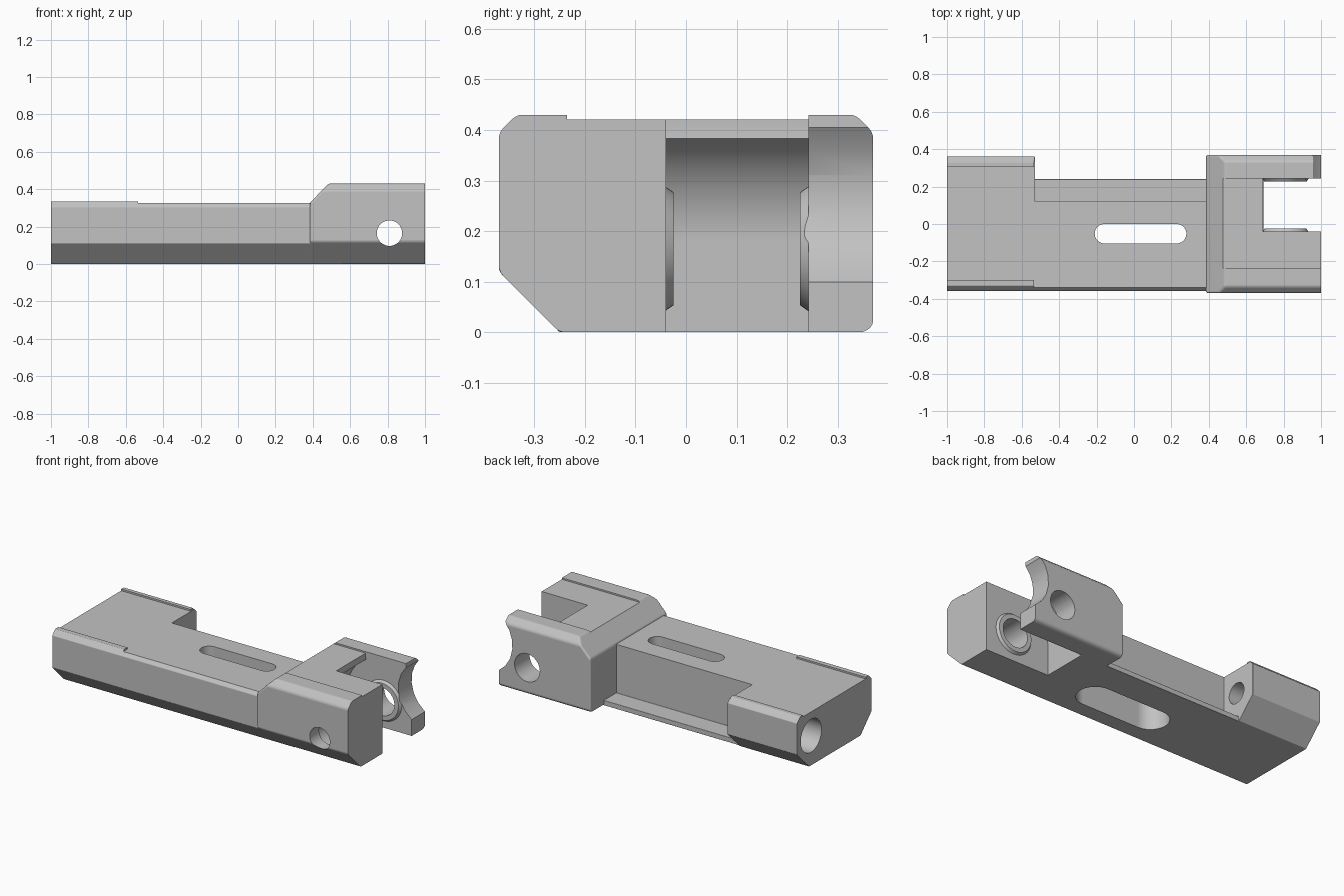
import bpy, bmesh
from math import cos, sin, radians
from mathutils import Vector

cube = bpy.data.objects.get("Cube")
if cube:
    bpy.data.objects.remove(cube, do_unlink=True)

grey = bpy.data.materials.new("plain_grey")
grey.use_nodes = True
grey.diffuse_color = (0.54, 0.54, 0.54, 1)
grey.node_tree.nodes["Principled BSDF"].inputs["Base Color"].default_value = (0.54, 0.54, 0.54, 1)

PLACE = {
    "x": lambda u, v, t: Vector((t, u, v)),
    "y": lambda u, v, t: Vector((u, t, v)),
    "z": lambda u, v, t: Vector((u, v, t)),
}


def prism(name, axis, start, end, pts, end_pts=None):
    """Extrude an outline along an axis, optionally tapering to a second outline."""
    bm = bmesh.new()
    a = [bm.verts.new(PLACE[axis](u, v, start)) for u, v in pts]
    b = [bm.verts.new(PLACE[axis](u, v, end)) for u, v in (end_pts or pts)]
    n = len(a)
    bm.faces.new(a)
    bm.faces.new(b[::-1])
    for i in range(n):
        bm.faces.new((a[i], b[i], b[(i + 1) % n], a[(i + 1) % n]))
    if bm.calc_volume(signed=True) < 0:
        bmesh.ops.reverse_faces(bm, faces=bm.faces)
    me = bpy.data.meshes.new(name)
    bm.to_mesh(me)
    bm.free()
    me.materials.append(grey)
    ob = bpy.data.objects.new(name, me)
    bpy.context.collection.objects.link(ob)
    return ob


def evaluated(ob):
    bpy.context.view_layer.update()
    dg = bpy.context.evaluated_depsgraph_get()
    return bpy.data.meshes.new_from_object(ob.evaluated_get(dg))


def volume(me):
    bm = bmesh.new()
    bm.from_mesh(me)
    v = bm.calc_volume(signed=True)
    bm.free()
    return v


def combine(ob, other, operation):
    """Boolean with the first solver whose volume is plausible."""
    v0, v1 = volume(ob.data), volume(other.data)
    low, high = {"DIFFERENCE": (max(v0 - v1, v0 * 0.4), v0),
                 "UNION": (max(v0, v1), v0 + v1),
                 "INTERSECT": (v0 * 0.1, min(v0, v1))}[operation]
    m = ob.modifiers.new("combine", "BOOLEAN")
    m.operation = operation
    m.object = other
    for solver in ("MANIFOLD", "EXACT", "FLOAT"):
        m.solver = solver
        me = evaluated(ob)
        if low - 1e-4 <= volume(me) <= high + 1e-4:
            ob.modifiers.clear()
            ob.data = me
            break
    ob.modifiers.clear()
    bpy.data.objects.remove(other, do_unlink=True)


def round_edges(ob, width):
    m = ob.modifiers.new("round", "BEVEL")
    m.width = width
    m.segments = 4
    m.limit_method = "ANGLE"
    m.angle_limit = radians(25)
    me = evaluated(ob)
    ob.modifiers.clear()
    ob.data = me


def arc(cx, cy, r, a0=0, a1=360, n=48):
    return [(cx + r * cos(radians(a0 + (a1 - a0) * i / n)),
             cy + r * sin(radians(a0 + (a1 - a0) * i / n))) for i in range(n + (a1 - a0 < 360))]


def rect(u0, u1, v0, v1):
    return [(u0, v0), (u1, v0), (u1, v1), (u0, v1)]


def stadium(x0, x1, y, r):
    return arc(x1, y, r, -90, 90, 20) + arc(x0, y, r, 90, 270, 20)


# Long rail with a full-width block at its end
body = prism("body", "x", -1.1, 0.56, [
    (-0.25, 0), (-0.357, 0.11), (-0.357, 0.305), (-0.33, 0.335), (0.33, 0.335),
    (0.36, 0.305), (0.36, 0.115), (0.245, 0)])
side_notch = prism("side_notch", "x", -0.53, 0.7, [
    (0.12, 0.03), (0.24, 0.03), (0.24, -0.1), (0.5, -0.1), (0.5, 0.5), (0.12, 0.5)])
combine(body, side_notch, "DIFFERENCE")
round_edges(body, 0.01)

# Top faces lowered so narrow ridges remain along the block edges
combine(body, prism("block_top", "x", -1.2, -0.52, rect(-0.30, 0.305, 0.325, 0.5)), "DIFFERENCE")
combine(body, prism("rail_top", "x", -0.535, 0.8, rect(-0.6, 0.6, 0.325, 0.5)), "DIFFERENCE")

# Raised head with sloped shoulder
head = prism("head", "y", -0.6, 0.6,
             [(0.385, -0.1), (1.1, -0.1), (1.1, 0.6), (0.65, 0.6), (0.385, 0.328)])
head_section = prism("head_section", "x", 0.2, 1.3, [
    (-0.25, 0), (-0.37, 0.12), (-0.37, 0.395), (-0.335, 0.43), (0.335, 0.43),
    (0.37, 0.395), (0.37, 0.015), (0.355, 0)])
combine(head, head_section, "INTERSECT")
round_edges(head, 0.014)
combine(head, prism("head_top", "x", 0.2, 1.3, rect(-0.235, 0.242, 0.421, 0.6)), "DIFFERENCE")

# Fork pocket with a hollowed back wall
pocket = prism("pocket", "y", -0.04, 0.242,
               [(1.3, -0.1), (0.57, -0.1)] + arc(0.80, 0.18, 0.23, 180, 118, 20)
               + [(0.69, 0.40), (0.69, 0.6), (1.3, 0.6)])
combine(body, head, "UNION")
combine(body, pocket, "DIFFERENCE")

# Pivot bosses on both fork arms
PX, PZ = 0.81, 0.165
for y0, y1 in ((-0.06, -0.025), (0.26, 0.226)):
    combine(body, prism("boss", "y", y0, y1, arc(PX, PZ, 0.136), arc(PX, PZ, 0.112)), "UNION")

# Hollow end of the thin arm
arm_end = prism("arm_end", "y", 0.2, 0.6,
                [(1.3, 0.09), (1.01, 0.09), (0.955, 0.14), (0.925, 0.19), (0.91, 0.25),
                 (0.913, 0.31), (0.93, 0.36), (0.962, 0.405), (0.962, 0.6), (1.3, 0.6)])
combine(body, arm_end, "DIFFERENCE")

# Flat ends
for x0, x1 in ((-1.4, -1.0), (1.0, 1.4)):
    combine(body, prism("end_trim", "x", x0, x1, rect(-1, 1, -1, 1)), "DIFFERENCE")

# Pivot holes, stepped slot and stepped end bore
cuts = [
    ("y", -0.6, 0.6, arc(PX, PZ, 0.068)),
    ("y", -0.28, 0.6, arc(PX, PZ, 0.085)),
    ("z", -0.1, 0.6, stadium(-0.158, 0.228, -0.052, 0.052)),
    ("z", -0.1, 0.2, stadium(-0.158, 0.228, -0.052, 0.105)),
    ("x", -1.2, -0.4, arc(0.225, 0.18, 0.062)),
    ("x", -1.2, -0.62, arc(0.225, 0.18, 0.1)),
]
for axis, start, end, outline in cuts:
    combine(body, prism("bore", axis, start, end, outline), "DIFFERENCE")

# Smooth shading with sharp edges kept and flat faces kept flat
bpy.ops.object.select_all(action="DESELECT")
body.select_set(True)
bpy.context.view_layer.objects.active = body
bpy.ops.object.shade_smooth_by_angle(angle=radians(28))
weighted = body.modifiers.new("flat_faces", "WEIGHTED_NORMAL")
weighted.keep_sharp = True
